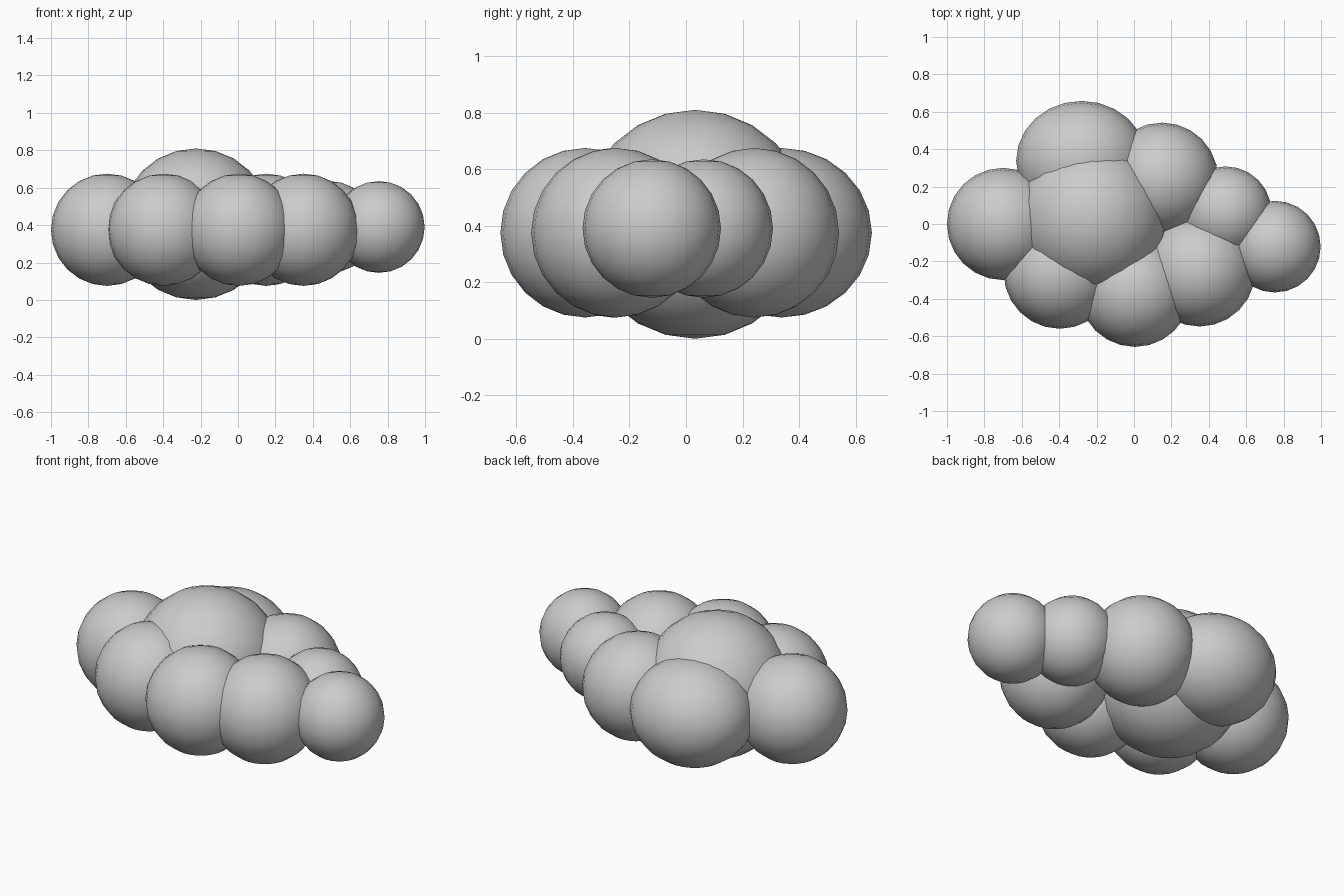
import bpy

# Cluster of overlapping puffs: name, centre, radii
PUFFS = [
    ("core_puff",        (-0.225, 0.032, 0.405), (0.405, 0.405, 0.405)),
    ("left_puff",        (-0.70, 0.0, 0.375),    (0.30, 0.30, 0.30)),
    ("back_left_puff",   (-0.28, 0.338, 0.375),  (0.35, 0.32, 0.30)),
    ("back_right_puff",  (0.15, 0.242, 0.375),   (0.30, 0.30, 0.30)),
    ("front_left_puff",  (-0.397, -0.26, 0.375), (0.30, 0.30, 0.30)),
    ("front_puff",       (0.005, -0.357, 0.375), (0.30, 0.30, 0.30)),
    ("front_right_puff", (0.35, -0.248, 0.375),  (0.30, 0.30, 0.30)),
    ("right_puff",       (0.49, 0.063, 0.39),    (0.245, 0.245, 0.245)),
    ("tip_puff",         (0.753, -0.121, 0.39),  (0.245, 0.245, 0.245)),
]

for name, centre, radii in PUFFS:
    bpy.ops.mesh.primitive_uv_sphere_add(segments=24, ring_count=12, radius=1,
                                         location=centre)
    puff = bpy.context.object
    puff.name = name
    puff.scale = radii
    bpy.ops.object.transform_apply(location=False, rotation=False, scale=True)
    bpy.ops.object.shade_smooth()
